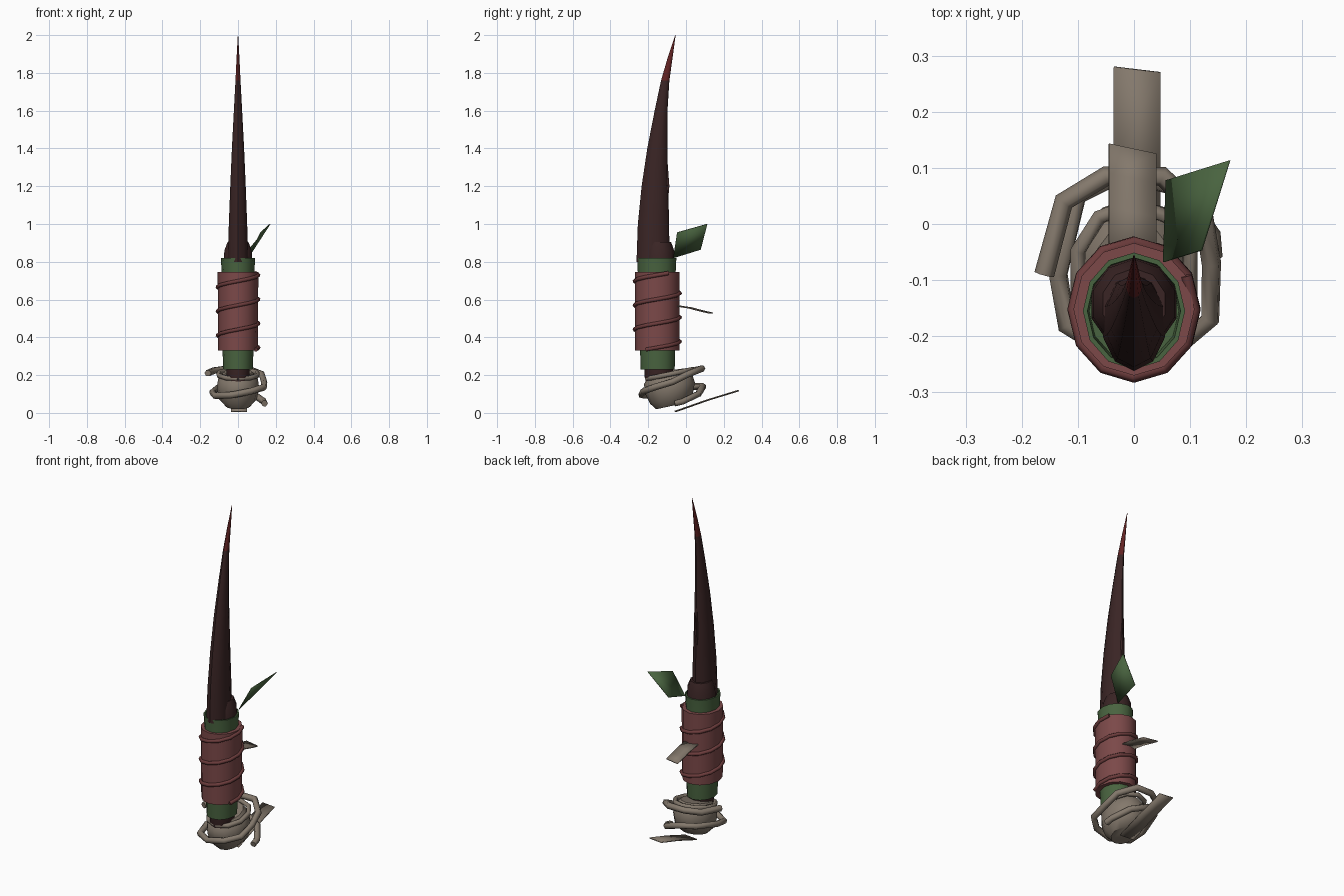
import bpy, bmesh
from math import sin, cos, pi, radians
from mathutils import Matrix, Vector

cube = bpy.data.objects.get("Cube")
if cube:
    bpy.data.objects.remove(cube, do_unlink=True)


def material(name, r, g, b):
    m = bpy.data.materials.new(name)
    m.use_nodes = True
    m.diffuse_color = (r, g, b, 1)
    m.node_tree.nodes["Principled BSDF"].inputs["Base Color"].default_value = (r, g, b, 1)
    return m


HORN = material("dark horn brown", .042, .018, .018)
TIP = material("deep red tip", .12, .016, .016)
WRAP = material("dusty red wrap", .2, .066, .066)
CORD = material("dark red cord", .15, .045, .045)
GREEN = material("leaf green", .066, .125, .05)
TAN = material("root tan", .23, .19, .15)


def add_mesh(name, bm, *mats):
    bmesh.ops.recalc_face_normals(bm, faces=bm.faces)
    mesh = bpy.data.meshes.new(name)
    bm.to_mesh(mesh)
    bm.free()
    for m in mats:
        mesh.materials.append(m)
    mesh.shade_smooth()
    mesh.set_sharp_from_angle(angle=radians(42))
    obj = bpy.data.objects.new(name, mesh)
    bpy.context.collection.objects.link(obj)
    return obj


def loft(name, rings, *mats, sides=12, matrix=Matrix()):
    """Skin elliptical rings given as (z, centre y, x radius, y radius)."""
    bm = bmesh.new()
    loops = []
    for z, cy, rx, ry in rings:
        angles = [2 * pi * i / sides for i in range(sides)]
        loops.append([bm.verts.new(matrix @ Vector((rx * sin(a), cy - ry * cos(a), z)))
                      for a in angles])
    for low, high in zip(loops, loops[1:]):
        for i in range(sides):
            j = (i + 1) % sides
            bm.faces.new((low[i], low[j], high[j], high[i]))
    bm.faces.new(loops[0])
    bm.faces.new(loops[-1])
    return add_mesh(name, bm, *mats)


def cord(name, points, radius, mat):
    data = bpy.data.curves.new(name, "CURVE")
    data.dimensions = "3D"
    data.bevel_depth = radius
    data.bevel_resolution = 1
    data.use_fill_caps = True
    spline = data.splines.new("POLY")
    spline.points.add(len(points) - 1)
    for p, co in zip(spline.points, points):
        p.co = (*co, 1)
    data.materials.append(mat)
    obj = bpy.data.objects.new(name, data)
    bpy.context.collection.objects.link(obj)


def strip(name, path, x0, x1, mat, skew=0):
    """Thin ribbon across x following (y, z) points."""
    bm = bmesh.new()
    rows = [(bm.verts.new((x0, y, z)), bm.verts.new((x1, y - skew, z))) for y, z in path]
    for (a, b), (c, d) in zip(rows, rows[1:]):
        bm.faces.new((a, b, d, c))
    thicken(add_mesh(name, bm, mat))


def thicken(obj):
    mod = obj.modifiers.new("thickness", "SOLIDIFY")
    mod.thickness = .006
    mod.offset = 0


# Curved horn with red point
horn = loft("horn", [(.8, -.175, .058, .087), (1.0, -.172, .051, .083),
                     (1.2, -.165, .043, .07), (1.4, -.152, .034, .053),
                     (1.6, -.132, .023, .034), (1.76, -.11, .014, .022),
                     (1.88, -.084, .008, .013), (2.0, -.056, .001, .001)],
            HORN, TIP, sides=10)
for face in horn.data.polygons:
    face.material_index = int(face.center.z > 1.77)

# Splinter on the back of the horn
loft("horn_splinter", [(1.0, -.115, .012, .01), (1.2, -.096, .01, .01),
                       (1.4, -.104, .001, .001)], HORN, sides=5)

# Husk around the horn base
loft("horn_husk", [(.78, -.142, .08, .083), (.86, -.142, .076, .079),
                   (.905, -.142, .058, .063)], HORN, sides=10)

# Green sleeve, hollow at the rim
loft("sleeve", [(.23, -.15, .078, .09), (.33, -.15, .082, .093),
                (.74, -.155, .086, .1), (.82, -.155, .091, .104),
                (.82, -.155, .083, .095), (.76, -.155, .08, .09)], GREEN)

# Wrapped grip and spiral cord
loft("grip_wrap", [(.33, -.152, .105, .117), (.54, -.152, .106, .118),
                   (.745, -.152, .108, .118)], WRAP)
helix = []
for i in range(39):
    a = 2 * pi * i / 12 + pi / 3
    helix.append((.108 * sin(a), -.152 - .12 * cos(a), .335 + .128 * i / 12))
cord("grip_cord", helix, .011, CORD)

# Dark core below the sleeve
loft("grip_core", [(.13, -.145, .05, .06), (.19, -.145, .064, .074),
                   (.25, -.145, .066, .076)], HORN, sides=10)

# Tilted root knob
tilt = Matrix.Translation((0, -.085, .132)) @ Matrix.Rotation(radians(12), 4, "X")
loft("root_knob", [(-.095, -.02, .065, .075), (-.06, -.005, .1, .115),
                   (0, 0, .112, .135), (.05, 0, .105, .13),
                   (.085, .01, .075, .1)], TAN, matrix=tilt)

# Root coiled around the knob
cord("root_coil", [(-.16, -.09, .21), (-.125, .04, .225), (-.05, .085, .235),
                   (.05, .085, .235), (.125, .01, .205), (.138, -.07, .165),
                   (.136, -.17, .135), (.07, -.225, .115), (-.03, -.235, .095),
                   (-.12, -.18, .09), (-.135, -.09, .11), (-.1, .05, .14),
                   (-.02, .09, .14), (.08, .065, .1), (.137, -.02, .06),
                   (.14, -.06, .05)], .018, TAN)
cord("upper_root_loop", [(.105 * sin(a), -.085 - .12 * cos(a), .205 - .025 * cos(a))
                         for a in [2 * pi * i / 10 for i in range(11)]], .014, TAN)

# Loose root strips
strip("tail_strip", [(-.05, .008), (.12, .068), (.28, .117)], -.036, .047, TAN, .01)
strip("grip_strip", [(-.05, .568), (.03, .556), (.09, .54), (.143, .528)],
      -.045, .04, TAN, .018)

# Single leaf
bm = bmesh.new()
bm.faces.new([bm.verts.new(p) for p in ((.053, -.068, .82), (.12, -.047, .955),
                                        (.17, .113, 1.0), (.058, .078, .865))])
leaf = add_mesh("leaf", bm, GREEN)
thicken(leaf)
leaf.modifiers["thickness"].thickness = .004
